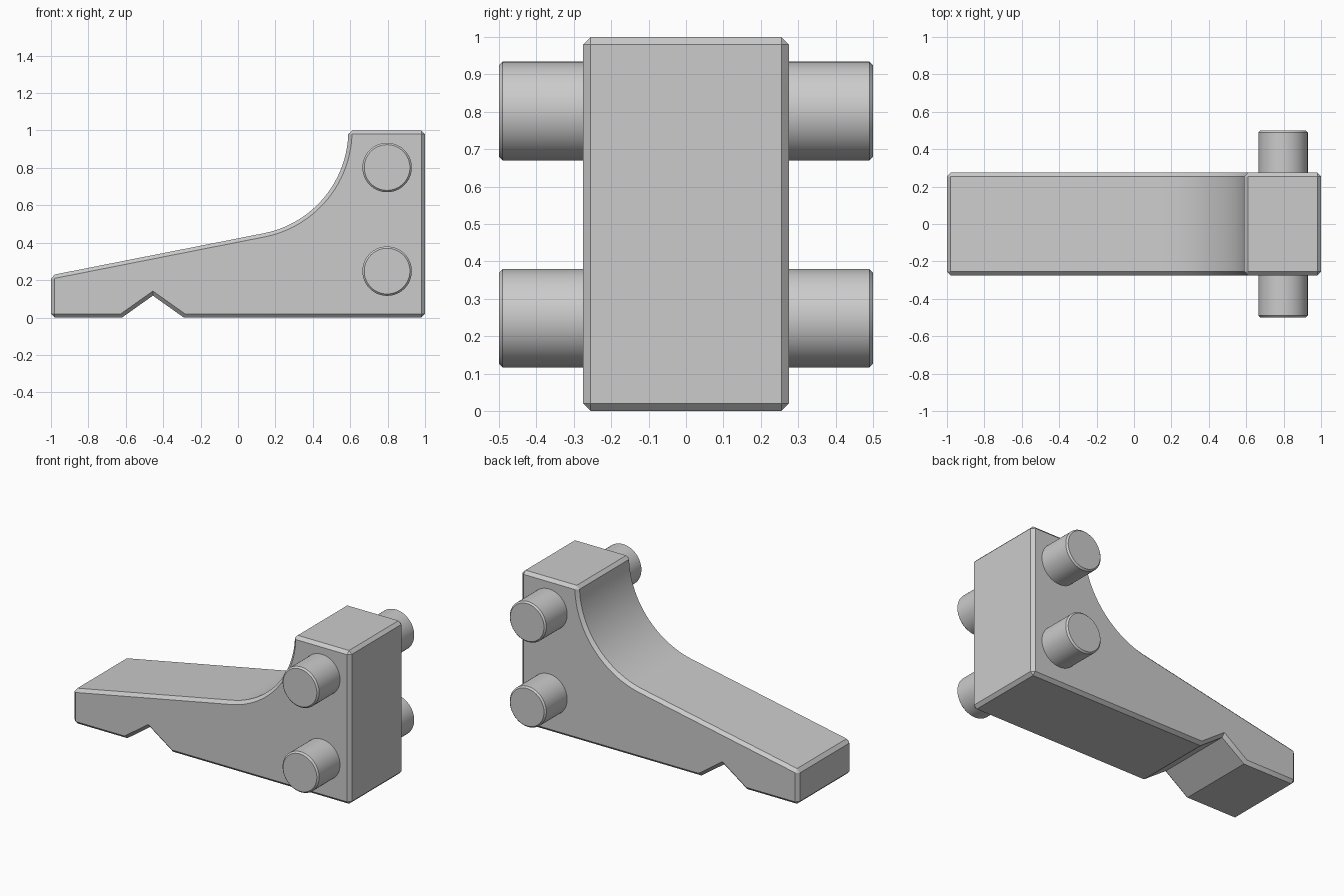
import bpy, bmesh, math
from mathutils import Matrix, Vector

cube = bpy.data.objects.get("Cube")
if cube:
    bpy.data.objects.remove(cube, do_unlink=True)

grey = bpy.data.materials.new("plain_grey")
grey.use_nodes = True
colour = (0.6, 0.6, 0.6, 1)
grey.diffuse_color = colour
grey.node_tree.nodes["Principled BSDF"].inputs["Base Color"].default_value = colour


def finish(bm, name):
    bmesh.ops.recalc_face_normals(bm, faces=bm.faces)
    mesh = bpy.data.meshes.new(name)
    bm.to_mesh(mesh)
    bm.free()
    obj = bpy.data.objects.new(name, mesh)
    mesh.materials.append(grey)
    bpy.context.collection.objects.link(obj)
    bpy.ops.object.select_all(action='DESELECT')
    obj.select_set(True)
    bpy.context.view_layer.objects.active = obj
    bpy.ops.object.shade_smooth_by_angle(angle=math.radians(30))


def chamfer(bm, edges, width):
    bmesh.ops.bevel(bm, geom=edges, offset=width, offset_type='OFFSET',
                    segments=1, affect='EDGES', clamp_overlap=True)


# Wedge body: side profile with a bottom notch and a curved neck
half_depth, radius, steps = 0.275, 0.56, 24
neck_x, slope = 0.59, math.atan(0.2)
profile = [(-1, 0.226), (-1, 0), (-0.62, 0), (-0.455, 0.117), (-0.29, 0), (1, 0), (1, 1)]
sweep = math.pi / 2 - slope
for i in range(steps + 1):
    a = -sweep * i / steps
    profile.append((neck_x - radius + radius * math.cos(a), 1 + radius * math.sin(a)))

bm = bmesh.new()
face = bm.faces.new([bm.verts.new((x, -half_depth, z)) for x, z in profile])
extruded = bmesh.ops.extrude_face_region(bm, geom=[face])["geom"]
bmesh.ops.translate(bm, vec=Vector((0, 2 * half_depth, 0)),
                    verts=[v for v in extruded if isinstance(v, bmesh.types.BMVert)])
bmesh.ops.recalc_face_normals(bm, faces=bm.faces)
edges = [e for e in bm.edges
         if e.is_convex and e.calc_face_angle() > math.radians(45)]
chamfer(bm, edges, 0.02)
finish(bm, "wedge_body")

# Pegs: two round pins through the thick end, each showing on both sides
for name, z in (("upper_peg", 0.802), ("lower_peg", 0.248)):
    bm = bmesh.new()
    place = Matrix.Translation((0.797, 0, z)) @ Matrix.Rotation(math.pi / 2, 4, 'X')
    bmesh.ops.create_cone(bm, cap_ends=True, segments=64, radius1=0.132,
                          radius2=0.132, depth=1, matrix=place)
    rims = [e for e in bm.edges if e.calc_face_angle() > 1]
    chamfer(bm, rims, 0.01)
    finish(bm, name)
